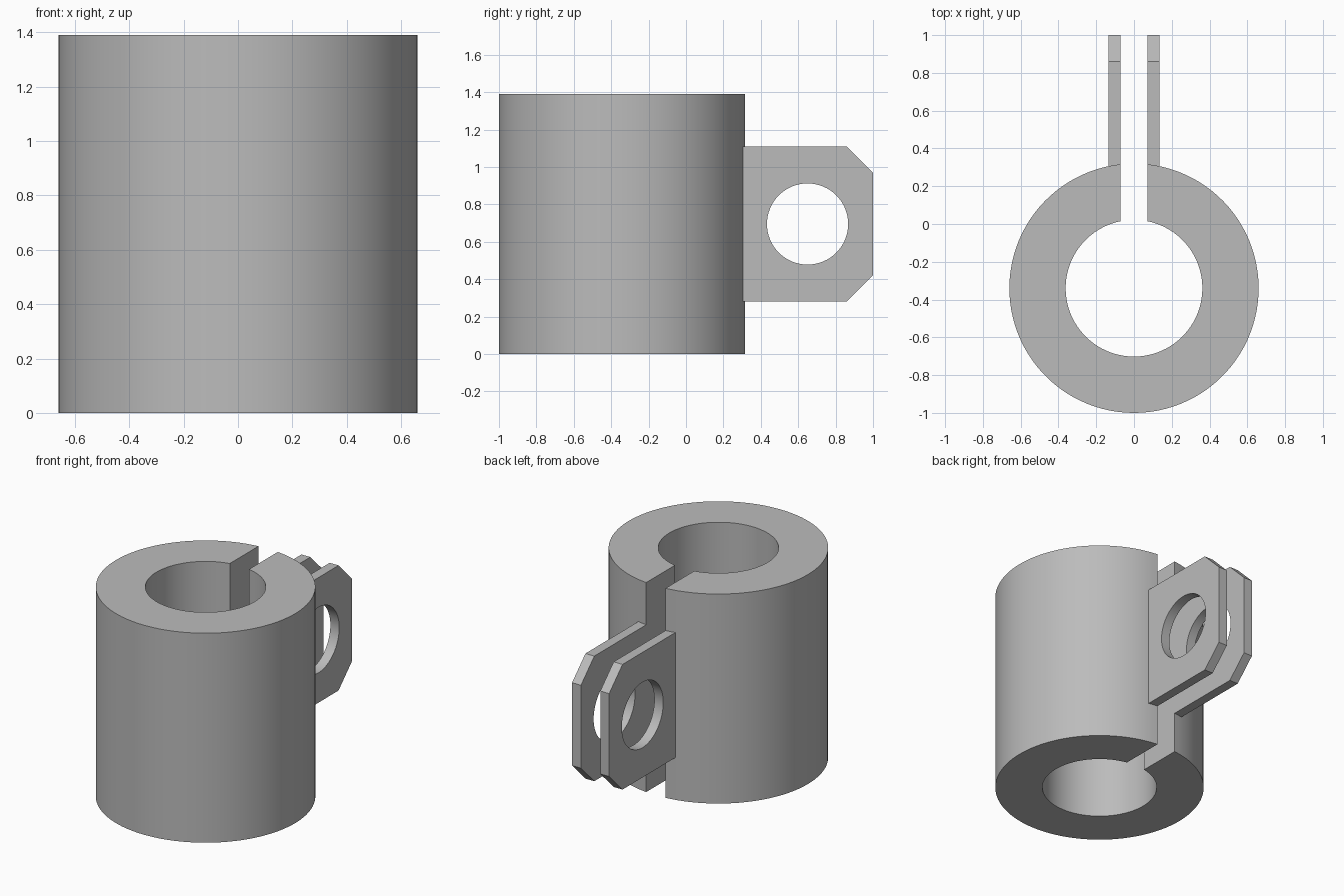
import bpy, bmesh
from math import sin, cos, asin, pi, radians
from mathutils import Matrix, Vector

cube = bpy.data.objects.get("Cube")
if cube:
    bpy.data.objects.remove(cube, do_unlink=True)

HEIGHT = 1.39
RING_Y = -0.34
OUTER, INNER = 0.66, 0.362
SLOT = 0.071          # half width of the slot
TAB_THICK = 0.065

# Plain grey metal
grey = bpy.data.materials.new("grey_metal")
grey.use_nodes = True
grey.diffuse_color = (0.5, 0.5, 0.5, 1)
grey.node_tree.nodes["Principled BSDF"].inputs["Base Color"].default_value = (0.5, 0.5, 0.5, 1)


def arc(cx, cy, r, start, end, steps):
    angles = [start + (end - start) * i / steps for i in range(steps + 1)]
    return [(cx + r * cos(a), cy + r * sin(a)) for a in angles]


def plate(name, loops, depth, matrix):
    """Fill flat outlines (later ones are holes) and extrude them."""
    bm = bmesh.new()
    edges = []
    for loop in loops:
        verts = [bm.verts.new((u, v, 0)) for u, v in loop]
        edges += [bm.edges.new((a, b)) for a, b in zip(verts, verts[1:] + verts[:1])]
    bmesh.ops.triangle_fill(bm, edges=edges, use_beauty=True, normal=(0, 0, 1))
    moved = bmesh.ops.extrude_face_region(bm, geom=bm.faces[:], use_keep_orig=True)["geom"]
    bmesh.ops.translate(bm, vec=Vector((0, 0, depth)),
                        verts=[g for g in moved if isinstance(g, bmesh.types.BMVert)])
    bmesh.ops.recalc_face_normals(bm, faces=bm.faces[:])
    bm.transform(matrix)
    mesh = bpy.data.meshes.new(name)
    bm.to_mesh(mesh)
    bm.free()
    mesh.materials.append(grey)
    obj = bpy.data.objects.new(name, mesh)
    bpy.context.collection.objects.link(obj)
    bpy.ops.object.select_all(action='DESELECT')
    obj.select_set(True)
    bpy.context.view_layer.objects.active = obj
    bpy.ops.object.shade_smooth_by_angle(angle=radians(30))
    return obj


# Split sleeve, open towards the back with parallel slot walls
a_out, a_in = asin(SLOT / OUTER), asin(SLOT / INNER)
outside = arc(0, RING_Y, OUTER, pi / 2 + a_out, 2.5 * pi - a_out, 96)
inside = arc(0, RING_Y, INNER, 2.5 * pi - a_in, pi / 2 + a_in, 72)
plate("split_sleeve", [outside + inside], HEIGHT, Matrix())

# Clamp tabs with clipped corners and a round bolt hole
outline = [(0.3, 0.28), (0.86, 0.28), (1, 0.42), (1, 0.97), (0.86, 1.11), (0.3, 1.11)]
hole = arc(0.65, HEIGHT / 2, 0.217, 0, 2 * pi, 64)[:-1]
stand = Matrix(((0, 0, 1, 0), (1, 0, 0, 0), (0, 1, 0, 0), (0, 0, 0, 1)))
for name, x in (("left_tab", SLOT), ("right_tab", -SLOT - TAB_THICK)):
    plate(name, [outline, hole], TAB_THICK, Matrix.Translation((x, 0, 0)) @ stand)
